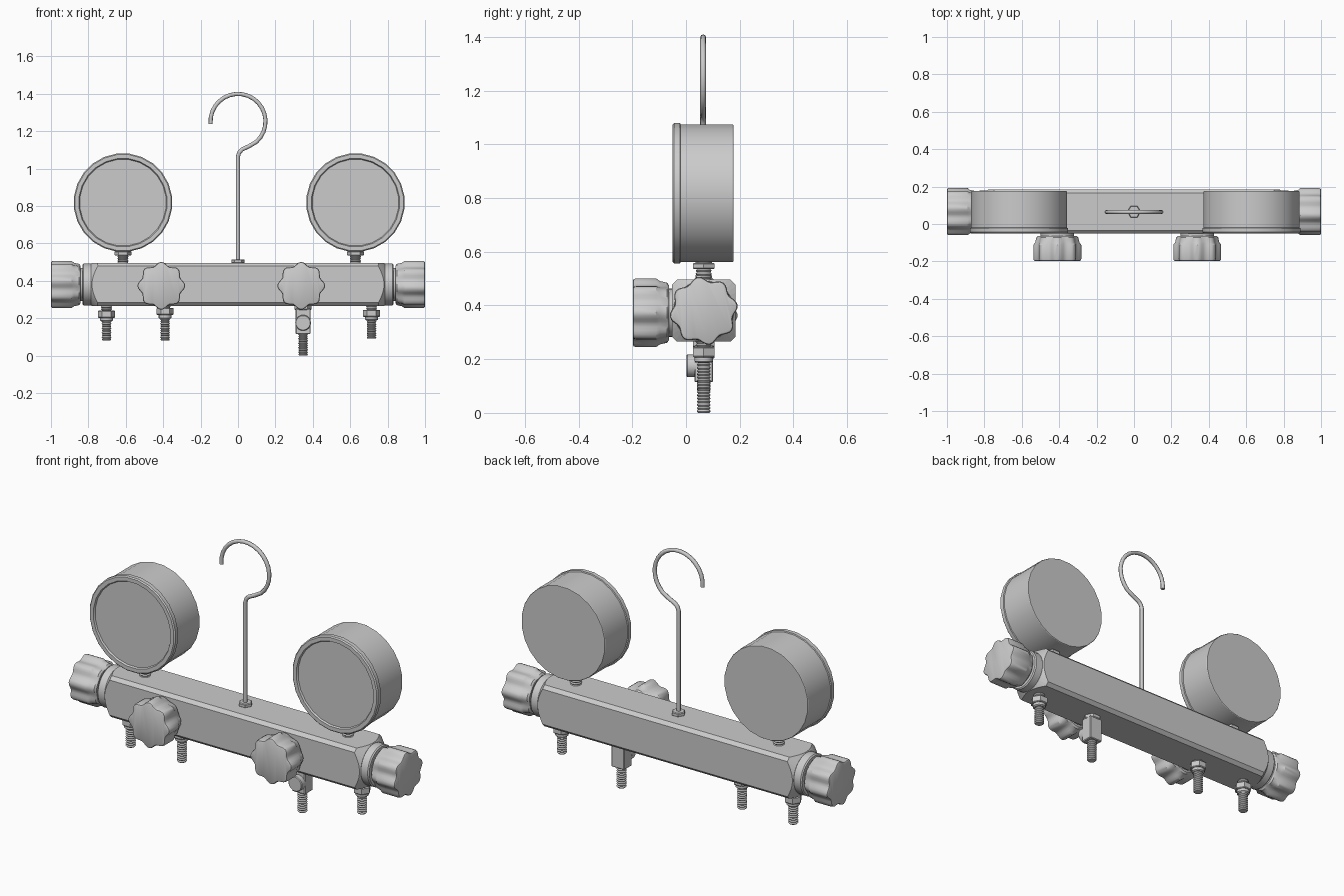
import bpy, bmesh
from math import cos, sin, pi, radians
from mathutils import Vector, Matrix

if "Cube" in bpy.data.objects:
    bpy.data.objects.remove(bpy.data.objects["Cube"])

YC = 0.066   # depth of the centre line
ZC = 0.38    # height of the manifold axis


def finish(bm, name, angle=30):
    bmesh.ops.recalc_face_normals(bm, faces=bm.faces)
    me = bpy.data.meshes.new(name)
    bm.to_mesh(me)
    bm.free()
    ob = bpy.data.objects.new(name, me)
    bpy.context.collection.objects.link(ob)
    bpy.context.view_layer.objects.active = ob
    bpy.ops.object.select_all(action='DESELECT')
    ob.select_set(True)
    if angle:
        bpy.ops.object.shade_smooth_by_angle(angle=radians(angle))
    return ob


def lathe(name, profile, loc, axis=(0, 0, 1), n=24, phase=0.0, lobes=0, angle=30):
    """Turned solid; profile points are (radius, height[, lobe depth])."""
    bm = bmesh.new()
    rings = []
    for p in profile:
        amp = p[2] if len(p) > 2 else 0
        ring = []
        for i in range(n):
            t = 2 * pi * i / n
            r = p[0] + amp * cos(lobes * t)
            ring.append(bm.verts.new((r * cos(t + phase), r * sin(t + phase), p[1])))
        rings.append(ring)
    for a, b in zip(rings, rings[1:]):
        for i in range(n):
            j = (i + 1) % n
            bm.faces.new((a[i], a[j], b[j], b[i]))
    bm.faces.new(rings[0][::-1])
    bm.faces.new(rings[-1])
    rot = Vector(axis).to_track_quat('Z', 'Y').to_matrix().to_4x4()
    bm.transform(Matrix.Translation(loc) @ rot)
    return finish(bm, name, angle)


def box(name, loc, size, bevel=0.0):
    bm = bmesh.new()
    bmesh.ops.create_cube(bm, size=1)
    bm.transform(Matrix.Translation(loc) @ Matrix.Diagonal((*size, 1)))
    if bevel:
        bmesh.ops.bevel(bm, geom=bm.edges[:], offset=bevel, segments=1, affect='EDGES')
    return finish(bm, name, 0)


def hexnut(name, loc, r, h):
    c = 0.004
    return lathe(name, [(r - c, 0), (r, c), (r, h - c), (r - c, h)], loc, n=6, angle=0)


def thread(name, x, z0, z1, r=0.026, pitch=0.012):
    turns = round((z1 - z0) / pitch)
    prof = []
    for i in range(turns):
        prof += [(r - 0.005, i * pitch), (r, (i + 0.5) * pitch)]
    prof.append((r - 0.005, z1 - z0))
    lathe(name, prof, (x, YC, z0), n=16)


def knob(name, loc, axis, length, phase):
    prof = [(0.100, 0, 0.002), (0.108, 0.008, 0.004), (0.112, 0.035, 0.006), (0.119, 0.048, 0.009),
            (0.119, length - 0.012, 0.009), (0.116, length - 0.003, 0.009), (0.110, length, 0.009)]
    lathe(name, prof, loc, axis, n=64, phase=phase, lobes=8, angle=35)


# manifold bar, its ends turned down to a cone
bar = box("manifold_bar", (0, YC, ZC + 0.001), (1.57, 0.236, 0.23))
bm = bmesh.new()
bm.from_mesh(bar.data)
long_edges = [e for e in bm.edges if abs(e.verts[0].co.x - e.verts[1].co.x) > 1]
bmesh.ops.bevel(bm, geom=long_edges, offset=0.018, segments=1, affect='EDGES')
bm.to_mesh(bar.data)
bm.free()
cutter = lathe("end_cutter", [(0.113, -0.785), (0.17, -0.735), (0.17, 0.735), (0.113, 0.785)],
               (0, YC, ZC), (1, 0, 0), n=48, angle=0)
cutter.hide_render = True
mod = bar.modifiers.new("turned_ends", 'BOOLEAN')
mod.operation = 'INTERSECT'
mod.object = cutter
bpy.context.view_layer.objects.active = bar
bpy.ops.object.modifier_apply(modifier=mod.name)
bpy.data.objects.remove(cutter)

# end valves: collar, stem and knob
for side, s in (("left", -1), ("right", 1)):
    lathe(side + "_collar", [(0.108, 0), (0.112, 0.004), (0.112, 0.054), (0.106, 0.06), (0.088, 0.06), (0.088, 0.08)],
          (s * 0.772, YC, ZC), (s, 0, 0), n=32)
    knob(side + "_end_knob", (s * 0.842, YC, ZC), (s, 0, 0), 0.158, radians(10))

# front valves
for side, x in (("left", -0.41), ("right", 0.338)):
    lathe(side + "_front_stem", [(0.09, 0), (0.09, 0.04)], (x, -0.045, 0.373), (0, -1, 0), n=32)
    knob(side + "_front_knob", (x, -0.063, 0.373), (0, -1, 0), 0.135, 0)

# pressure gauges
for side, x in (("left", -0.615), ("right", 0.628)):
    lathe(side + "_gauge",
          [(0.256, 0), (0.258, 0.003), (0.258, 0.197), (0.264, 0.199), (0.264, 0.221), (0.258, 0.227),
           (0.237, 0.227), (0.232, 0.218)],
          (x, 0.177, 0.818), (0, -1, 0), n=24, phase=pi / 24)
    thread(side + "_gauge_thread", x, 0.488, 0.545, 0.03)
    hexnut(side + "_gauge_nut", (x, YC, 0.535), 0.046, 0.024)
    lathe(side + "_gauge_neck", [(0.03, 0), (0.03, 0.02)], (x, YC, 0.553), n=16)

# hose fittings underneath
for i, (x, top, end) in enumerate(((-0.703, 0.24, 0.08), (-0.39, 0.255, 0.08), (0.714, 0.245, 0.09))):
    name = "hose_fitting_%d" % (i + 1)
    thread(name + "_upper_thread", x, top - 0.01, 0.275, 0.03)
    hexnut(name + "_nut", (x, YC, top - 0.038), 0.046, 0.038)
    lathe(name + "_flange", [(0.028, 0), (0.034, 0.005), (0.034, 0.025)], (x, YC, top - 0.058), n=16)
    thread(name + "_thread", x, end, top - 0.05)

# sight valve with its longer fitting
VX = 0.348
hexnut("sight_valve_nut", (VX, YC, 0.245), 0.046, 0.024)
box("sight_valve_body", (VX, YC, 0.183), (0.08, 0.07, 0.136), 0.004)
lathe("sight_valve_cap", [(0.042, 0), (0.042, 0.032), (0.038, 0.036)], (VX, 0.037, 0.175), (0, -1, 0), n=24)
thread("sight_valve_thread", VX, 0.0, 0.12)

# hanging hook swept along a path
path = [(0, 0.49), (0, 1.065), (0.006, 1.085), (0.022, 1.102), (0.06, 1.12)]
for i in range(19):
    a = radians(-48 + i * 233 / 18)
    path.append((0.147 * cos(a), 1.252 + 0.147 * sin(a)))
cu = bpy.data.curves.new("hanging_hook", 'CURVE')
cu.dimensions = '3D'
cu.bevel_depth = 0.011
cu.bevel_resolution = 2
cu.use_fill_caps = True
sp = cu.splines.new('POLY')
sp.points.add(len(path) - 1)
for pt, (x, z) in zip(sp.points, path):
    pt.co = (x, YC - 0.002, z, 1)
sp.use_smooth = True
bpy.context.collection.objects.link(bpy.data.objects.new("hanging_hook", cu))
hexnut("hook_nut", (0, YC, 0.493), 0.036, 0.022)
